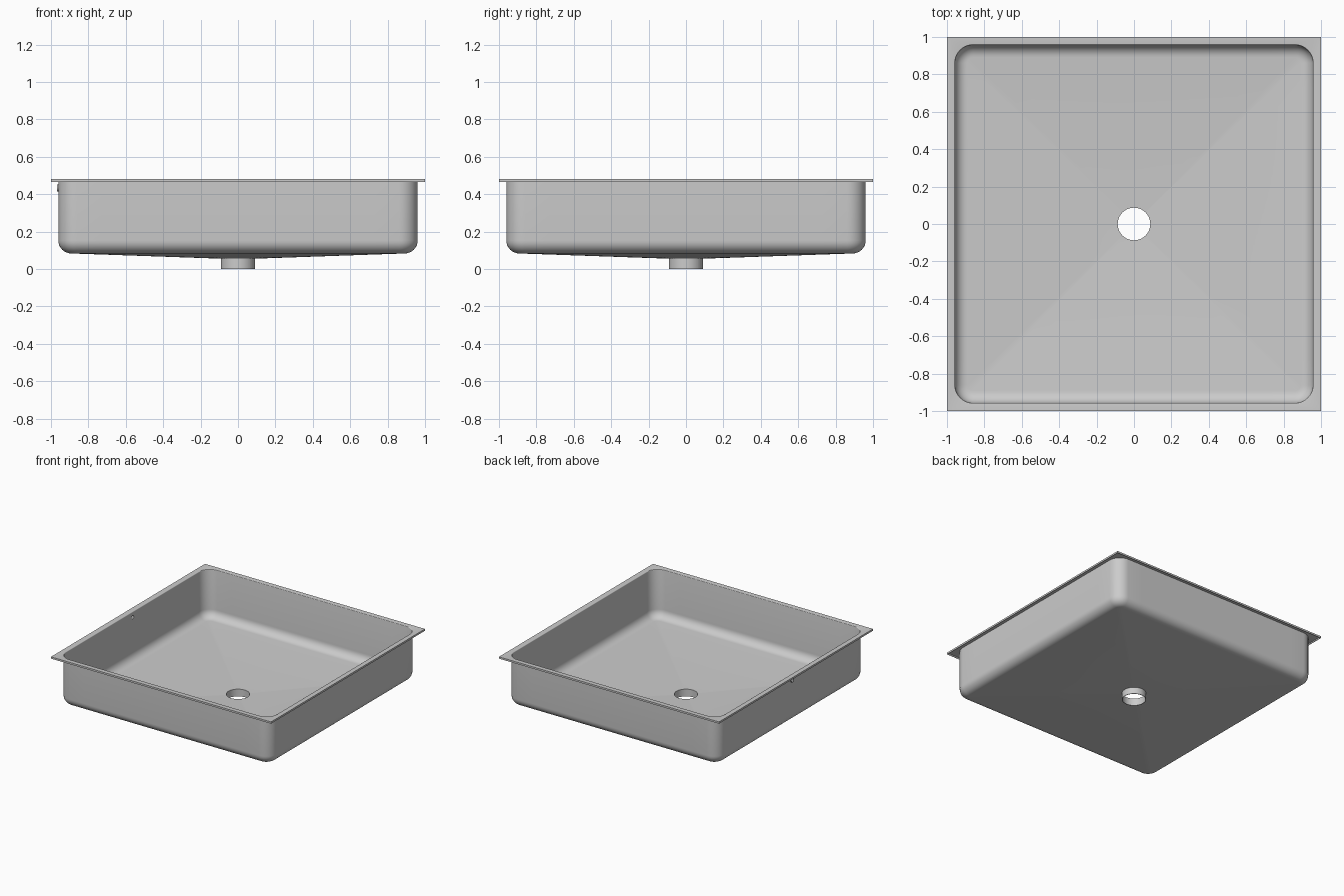
import bpy, bmesh, math
from math import sin, cos, pi, atan, atan2, tan

if "Cube" in bpy.data.objects:
    bpy.data.objects.remove(bpy.data.objects["Cube"])

ARC, SIDE = 8, 18   # segments per corner and per straight side


def square_ring(a, r, z):
    """Rounded square of half-width a and corner radius r."""
    c, pts = a - r, []
    tm = atan(c / a)
    for k in range(4):
        side = [(a, a * tan(-tm + 2 * tm * i / SIDE)) for i in range(SIDE)]
        arc = [(c + r * cos(pi / 2 * i / ARC), c + r * sin(pi / 2 * i / ARC)) for i in range(ARC)]
        for x, y in side + arc:
            for _ in range(k):
                x, y = -y, x
            pts.append((x, y, z))
    return pts


def round_ring(rad, z, guide):
    """Circle whose points line up radially with a guide ring."""
    return [(rad * cos(t), rad * sin(t), z) for t in (atan2(p[1], p[0]) for p in guide)]


def loft(name, rings):
    """Skin a closed loop of rings into one solid."""
    bm = bmesh.new()
    vs = [[bm.verts.new(p) for p in ring] for ring in rings]
    n = len(rings[0])
    for j in range(len(vs)):
        A, B = vs[j], vs[(j + 1) % len(vs)]
        for i in range(n):
            k = (i + 1) % n
            bm.faces.new((A[i], A[k], B[k], B[i]))
    bmesh.ops.remove_doubles(bm, verts=bm.verts, dist=1e-5)
    bmesh.ops.recalc_face_normals(bm, faces=bm.faces)
    me = bpy.data.meshes.new(name)
    bm.to_mesh(me)
    bm.free()
    ob = bpy.data.objects.new(name, me)
    bpy.context.collection.objects.link(ob)
    return ob


def smooth(ob):
    bpy.ops.object.select_all(action='DESELECT')
    ob.select_set(True)
    bpy.context.view_layer.objects.active = ob
    bpy.ops.object.shade_smooth_by_angle(angle=math.radians(30))


def skin(a, corner, fillet, floor_z, dip_z, drain_r):
    """Rings of one basin skin, from the drain bottom up to the wall top."""
    bowl = []
    for i in range(9):
        t = pi / 2 * i / 8
        off = fillet * (1 - sin(t))
        bowl.append(square_ring(a - off, corner - off, floor_z + fillet * (1 - cos(t))))
    drain = [round_ring(drain_r, z, bowl[0]) for z in (0.0, dip_z)]
    return drain + bowl


T = 0.004
inner = skin(0.961 - T, 0.096, 0.066, 0.083 + T, 0.055 + T, 0.087)
outer = skin(0.961, 0.10, 0.07, 0.083, 0.055, 0.091)

# Rolled edge at the wall top, then the flat flange with its turned-down lip
roll = [square_ring(0.957 + 0.006 * (1 - cos(t)), 0.096 + 0.006 * (1 - cos(t)), 0.474 + 0.006 * sin(t))
        for t in (pi / 8 * i for i in range(5))]
flange = [square_ring(a, 0, z) for a, z in
          ((1.0, 0.48), (1.0, 0.465), (0.996, 0.465), (0.996, 0.476))]
under = [square_ring(0.961, 0.10, 0.476)]
basin = loft("basin", inner + roll + flange + under + outer[::-1])

# Overflow hole through the left wall
HOLE_Z = 0.433
bpy.ops.mesh.primitive_cylinder_add(vertices=32, radius=0.014, depth=0.1,
                                    location=(-0.96, 0, HOLE_Z), rotation=(0, pi / 2, 0))
cutter = bpy.context.object
cutter.name = "overflow_cutter"
cutter.hide_render = True
mod = basin.modifiers.new("overflow", 'BOOLEAN')
mod.operation = 'DIFFERENCE'
mod.solver = 'EXACT'
mod.object = cutter
bpy.context.view_layer.objects.active = basin
bpy.ops.object.modifier_apply(modifier=mod.name)
bpy.data.objects.remove(cutter)
smooth(basin)

# Small collar around the overflow hole
collar = loft("overflow_collar", [
    [(x, r * cos(2 * pi * i / 32), HOLE_Z + r * sin(2 * pi * i / 32)) for i in range(32)]
    for x, r in ((-0.960, 0.014), (-0.969, 0.014), (-0.969, 0.019), (-0.960, 0.019))])
smooth(collar)
